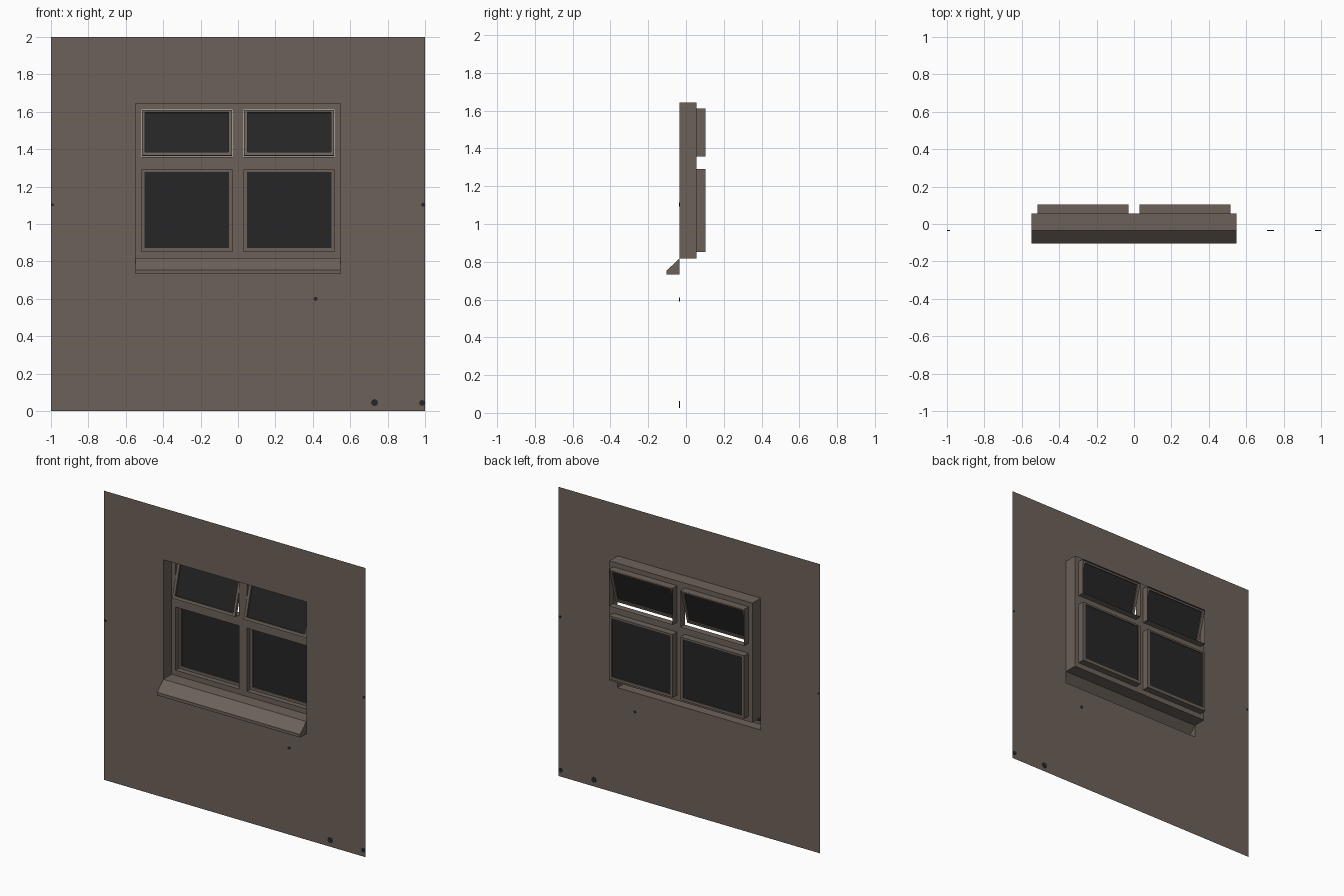
import bpy, bmesh, math
from mathutils import Matrix

if "Cube" in bpy.data.objects:
    bpy.data.objects.remove(bpy.data.objects["Cube"])


def material(name, rgb):
    m = bpy.data.materials.new(name)
    m.diffuse_color = (*rgb, 1)
    m.use_nodes = True
    m.node_tree.nodes["Principled BSDF"].inputs["Base Color"].default_value = m.diffuse_color
    return m


PLASTER = material("warm_grey_brown", (0.150, 0.120, 0.100))
DARK = material("dark_glass", (0.019, 0.019, 0.019))

# Key depths (y) of the wall, the frame plate and the back rim
WALL_Y, PLATE_Y, BACK_Y = -0.035, 0.056, 0.103
HALF_W = 0.547                       # half width of the wall opening
FRAME_Z = (0.817, 1.644)             # recess bottom and top
SILL_Z = 0.732
LOWER_Z, UPPER_Z = (0.853, 1.290), (1.357, 1.611)
INNER_X, OUTER_X = 0.030, 0.517      # pane opening limits on one side


def make(name, bm, mat):
    bmesh.ops.remove_doubles(bm, verts=bm.verts, dist=1e-5)
    me = bpy.data.meshes.new(name)
    bm.to_mesh(me)
    bm.free()
    me.materials.append(mat)
    ob = bpy.data.objects.new(name, me)
    bpy.context.collection.objects.link(ob)
    return ob


def quad(bm, pts):
    bm.faces.new([bm.verts.new(p) for p in pts])


def plate(bm, outer, holes, y):
    """Flat sheet in the xz plane facing -y, with rectangular holes (x0, x1, z0, z1)."""
    rects = [outer] + holes
    xs = sorted({v for r in rects for v in r[:2]})
    zs = sorted({v for r in rects for v in r[2:]})
    for x0, x1 in zip(xs, xs[1:]):
        for z0, z1 in zip(zs, zs[1:]):
            cx, cz = (x0 + x1) / 2, (z0 + z1) / 2
            if any(h[0] < cx < h[1] and h[2] < cz < h[3] for h in holes):
                continue
            quad(bm, [(x0, y, z0), (x1, y, z0), (x1, y, z1), (x0, y, z1)])


def tube(bm, r, y0, y1):
    """Four sides of a rectangular reveal, facing inwards."""
    x0, x1, z0, z1 = r
    c = [(x0, z0), (x1, z0), (x1, z1), (x0, z1)]
    for (ax, az), (bx, bz) in zip(c, c[1:] + c[:1]):
        quad(bm, [(ax, y0, az), (bx, y0, bz), (bx, y1, bz), (ax, y1, az)])


def inner(r):
    return (r[0] + 0.018, r[1] - 0.018, r[2] + 0.019, r[3] - 0.012)


def ring(name, r, y0, y1):
    """Rectangular sash border with front, back, inside and outside faces."""
    bm = bmesh.new()
    plate(bm, r, [inner(r)], y0)
    plate(bm, r, [inner(r)], y1)
    tube(bm, r, y0, y1)
    tube(bm, inner(r), y0, y1)
    bmesh.ops.remove_doubles(bm, verts=bm.verts, dist=1e-5)
    bmesh.ops.recalc_face_normals(bm, faces=bm.faces)
    return make(name, bm, PLASTER)


def glass(name, r, y):
    bm = bmesh.new()
    plate(bm, inner(r), [], y)
    return make(name, bm, DARK)


# Wall sheet with one opening for window and sill
bm = bmesh.new()
plate(bm, (-1, 1, 0, 2), [(-HALF_W, HALF_W, SILL_Z, FRAME_Z[1])], WALL_Y)
make("wall", bm, PLASTER)

# Recessed window frame: outer reveal, back plate and a reveal for each pane
openings = [(*sorted((s * INNER_X, s * OUTER_X)), *z)
            for s in (-1, 1) for z in (LOWER_Z, UPPER_Z)]
outer = (-HALF_W, HALF_W, *FRAME_Z)
bm = bmesh.new()
tube(bm, outer, WALL_Y, PLATE_Y)
plate(bm, outer, openings, PLATE_Y)
for r in openings:
    tube(bm, r, PLATE_Y, BACK_Y)
make("window_frame", bm, PLASTER)

# Sloping sill, open at the back
profile = [(WALL_Y, FRAME_Z[0]), (-0.103, 0.753), (-0.103, SILL_Z), (WALL_Y, SILL_Z)]
bm = bmesh.new()
for (ay, az), (by, bz) in zip(profile, profile[1:]):
    quad(bm, [(-HALF_W, ay, az), (-HALF_W, by, bz), (HALF_W, by, bz), (HALF_W, ay, az)])
quad(bm, [(HALF_W, y, z) for y, z in reversed(profile)])
quad(bm, [(-HALF_W, y, z) for y, z in profile])
make("sill", bm, PLASTER)

for side, s in (("left", -1), ("right", 1)):
    x0, x1 = sorted((s * INNER_X, s * OUTER_X))
    # Fixed lower pane
    low = (x0, x1, *LOWER_Z)
    ring(f"{side}_lower_sash", low, BACK_Y - 0.012, BACK_Y)
    glass(f"{side}_lower_glass", low, BACK_Y - 0.005)
    # Upper pane hinged at its top edge, bottom swung forward
    up = (x0 + 0.003, x1 - 0.003, -0.251, 0)
    for ob in (ring(f"{side}_upper_sash", up, -0.020, 0),
               glass(f"{side}_upper_glass", up, -0.008)):
        ob.location = (0, 0.100, 1.604)
        ob.rotation_euler = (math.radians(-15.5), 0, 0)

# Small dark specks, visible on both sides of the wall
specks = [(0.73, 0.045, 0.019), (0.984, 0.043, 0.016), (0.415, 0.60, 0.011),
          (0.989, 1.103, 0.010), (-0.991, 1.103, 0.008)]
bm = bmesh.new()
for x, z, rad in specks:
    bmesh.ops.create_cone(bm, cap_ends=True, segments=8, radius1=rad, radius2=rad, depth=0.004,
                          matrix=Matrix.Translation((x, WALL_Y, z)) @ Matrix.Rotation(math.pi / 2, 4, 'X'))
make("wall_specks", bm, DARK)
